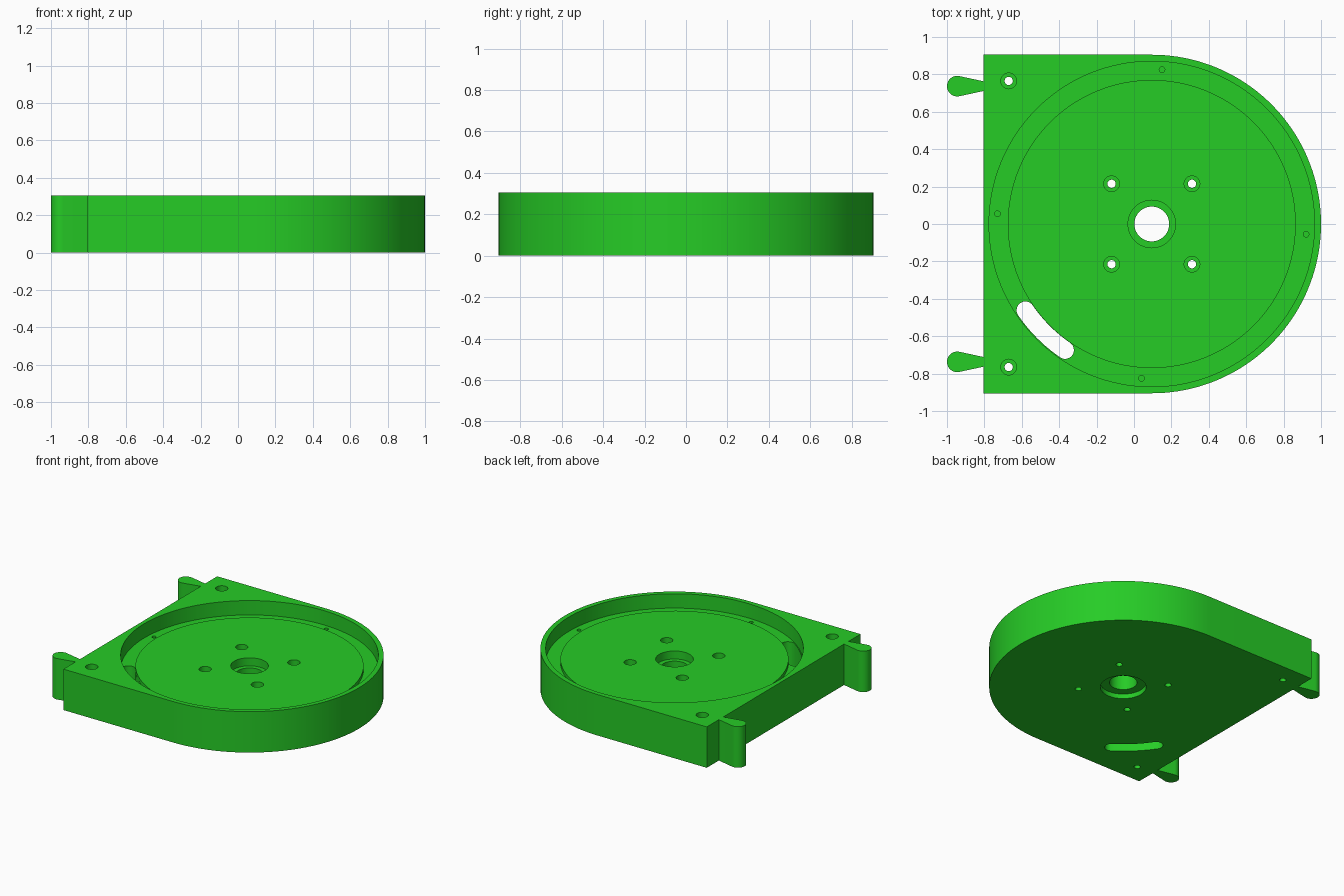
import bpy, bmesh, math
from math import sin, cos, pi, radians

if "Cube" in bpy.data.objects:
    bpy.data.objects.remove(bpy.data.objects["Cube"])

H = 0.305            # full height
CX = 0.095           # centre of the round end
R_OUT, R_RIM, R_PLATE = 0.905, 0.87, 0.77
X_FLAT = -0.805      # flat end of the body
Z_PLATE, Z_GROOVE = 0.225, 0.198

green = bpy.data.materials.new("green")
green.diffuse_color = (0.0194, 0.604, 0.0194, 1)
green.use_nodes = True
green.node_tree.nodes["Principled BSDF"].inputs["Base Color"].default_value = green.diffuse_color


def finish(bm, name):
    bmesh.ops.recalc_face_normals(bm, faces=bm.faces[:])
    me = bpy.data.meshes.new(name)
    bm.to_mesh(me)
    bm.free()
    me.materials.append(green)
    ob = bpy.data.objects.new(name, me)
    bpy.context.collection.objects.link(ob)
    return ob


def prism(name, outline, z0, z1):
    """Extrude a closed 2D outline from z0 to z1."""
    bm = bmesh.new()
    base = bm.faces.new([bm.verts.new((x, y, z0)) for x, y in outline])
    ext = bmesh.ops.extrude_face_region(bm, geom=[base])
    for v in ext["geom"]:
        if isinstance(v, bmesh.types.BMVert):
            v.co.z = z1
    return finish(bm, name)


def lathe(name, cx, cy, profile, n):
    """Turn a profile of (radius, z) points and cap both ends."""
    bm = bmesh.new()
    rings = [[bm.verts.new((cx + r * cos(2 * pi * i / n), cy + r * sin(2 * pi * i / n), z))
              for i in range(n)] for r, z in profile]
    for a, b in zip(rings, rings[1:]):
        for i in range(n):
            j = (i + 1) % n
            bm.faces.new((a[i], a[j], b[j], b[i]))
    bm.faces.new(rings[0])
    bm.faces.new(rings[-1])
    return finish(bm, name)


def arc(cx, cy, r, a0, a1, n):
    return [(cx + r * cos(radians(a0 + (a1 - a0) * i / n)),
             cy + r * sin(radians(a0 + (a1 - a0) * i / n))) for i in range(n + 1)]


def smooth(ob):
    bpy.ops.object.select_all(action='DESELECT')
    ob.select_set(True)
    bpy.context.view_layer.objects.active = ob
    bpy.ops.object.shade_smooth_by_angle(angle=radians(30))


# Body: square at one end, half round at the other
body = prism("housing_body",
             [(X_FLAT, -R_OUT)] + arc(CX, 0, R_OUT, -90, 90, 80) + [(X_FLAT, R_OUT)], 0, H)

cutters = []
# Round recess with a deeper groove around the plate
cutters.append(lathe("recess_cutter", CX, 0,
                     [(R_PLATE, Z_PLATE), (R_PLATE, Z_GROOVE), (R_RIM, Z_GROOVE), (R_RIM, 0.5)], 128))

# Central bore, stepped wider at both ends
cutters.append(lathe("bore_cutter", CX, 0,
                     [(0.155, -0.1), (0.155, 0.035), (0.093, 0.035), (0.093, Z_PLATE - 0.06),
                      (0.127, Z_PLATE - 0.06), (0.127, 0.5)], 64))


# Counterbored screw holes, in the plate and in the two corners
def screw_hole(x, y, top):
    cutters.append(lathe("screw_cutter", x, y,
                         [(0.022, -0.1), (0.022, top - 0.08), (0.042, top - 0.08), (0.042, 0.5)], 32))


for sy in (-1, 1):
    screw_hole(-0.67, sy * 0.765, H)
    for sx in (-1, 1):
        screw_hole(CX + sx * 0.215, sy * 0.215, Z_PLATE)

# Four small blind holes in the groove
for k in range(4):
    a = radians(-3.8 + 90 * k)
    cutters.append(lathe("pin_cutter", CX + 0.827 * cos(a), 0.827 * sin(a),
                         [(0.015, Z_GROOVE - 0.08), (0.015, 0.5)], 20))

# Curved slot through the groove floor
RS, W, A0, A1 = 0.818, 0.047, -145.7, -124.5
e0 = (CX + RS * cos(radians(A0)), RS * sin(radians(A0)))
e1 = (CX + RS * cos(radians(A1)), RS * sin(radians(A1)))
slot = (arc(CX, 0, RS + W, A0, A1, 12) + arc(*e1, W, A1, A1 + 180, 14)[1:]
        + arc(CX, 0, RS - W, A1, A0, 12)[1:] + arc(*e0, W, A0 + 180, A0 + 360, 14)[1:-1])
cutters.append(prism("slot_cutter", slot, -0.1, 0.26))

# Cut everything out of the body
for c in cutters:
    c.hide_render = True
    m = body.modifiers.new("cut", 'BOOLEAN')
    m.operation = 'DIFFERENCE'
    m.solver = 'EXACT'
    m.object = c
bpy.context.view_layer.update()
dg = bpy.context.evaluated_depsgraph_get()
cut_mesh = bpy.data.meshes.new_from_object(body.evaluated_get(dg))
body.modifiers.clear()
body.data = cut_mesh
for c in cutters:
    bpy.data.objects.remove(c, do_unlink=True)
smooth(body)

# Two teardrop lugs on the flat end
for name, sy in (("front_lug", -1), ("back_lug", 1)):
    cy = sy * 0.737
    outline = [(X_FLAT, cy - 0.026)] + [(X_FLAT, cy + 0.026)] + arc(-0.945, cy, 0.055, 78, 282, 24)
    smooth(prism(name, outline, 0, H))
